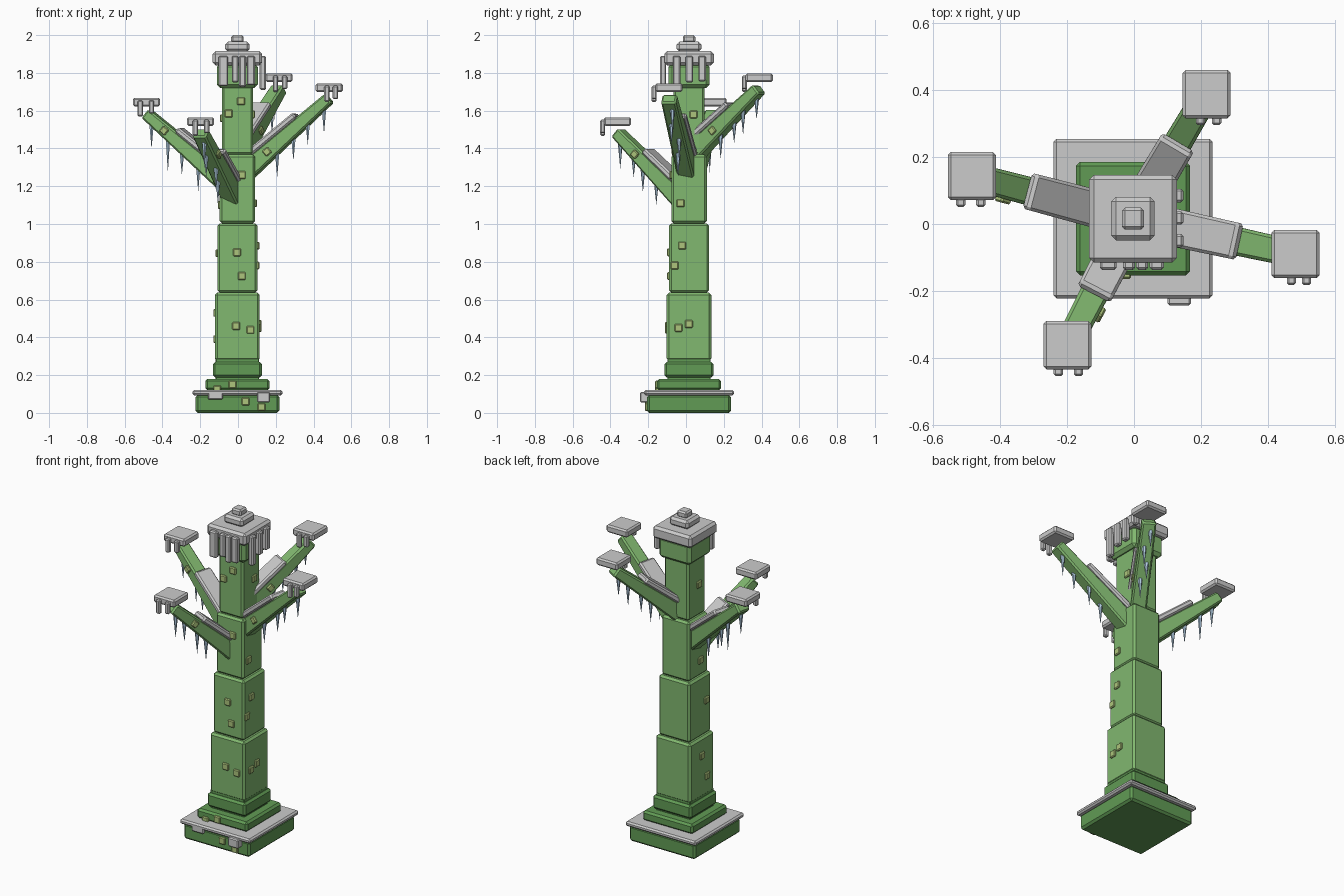
import bpy, bmesh
from math import radians, cos, sin
from mathutils import Vector, Matrix

if "Cube" in bpy.data.objects:
    bpy.data.objects.remove(bpy.data.objects["Cube"])

CX, CY = -0.003, 0.016   # trunk axis


def material(name, rgb):
    m = bpy.data.materials.new(name)
    m.diffuse_color = (*rgb, 1)
    m.use_nodes = True
    m.node_tree.nodes["Principled BSDF"].inputs["Base Color"].default_value = m.diffuse_color
    return m


GREEN = material("green", (0.22, 0.48, 0.16))
DARK = material("dark_green", (0.12, 0.33, 0.09))
WART = material("pale_green", (0.42, 0.56, 0.2))
ICE = material("ice", (0.45, 0.62, 0.78))
SNOW = None


def finish(name, bm, mat, bevel=0):
    if bevel:
        bmesh.ops.bevel(bm, geom=bm.edges[:], offset=bevel, segments=1, affect='EDGES')
    bmesh.ops.recalc_face_normals(bm, faces=bm.faces[:])
    me = bpy.data.meshes.new(name)
    bm.to_mesh(me)
    bm.free()
    ob = bpy.data.objects.new(name, me)
    bpy.context.collection.objects.link(ob)
    if mat:
        me.materials.append(mat)
    return ob


def box(name, lo, hi, mat, bevel=0.006, frame=None):
    lo, hi = Vector(lo), Vector(hi)
    bm = bmesh.new()
    bmesh.ops.create_cube(bm, size=1)
    m = Matrix.Translation((lo + hi) / 2) @ Matrix.Diagonal((*(hi - lo), 1))
    bmesh.ops.transform(bm, matrix=(frame or Matrix()) @ m, verts=bm.verts[:])
    return finish(name, bm, mat, bevel)


def tier(name, half, z0, z1, mat, bevel):
    return box(name, (CX - half, CY - half, z0), (CX + half, CY + half, z1), mat, bevel)


def beam(name, frame, a, b, end_a, end_b, mat, bevel):
    """Tapered bar in a local frame; a, b are (along, up), ends are (width, height)."""
    bm = bmesh.new()
    rings = []
    for (x, z), (w, h) in ((a, end_a), (b, end_b)):
        rings.append([bm.verts.new(frame @ Vector((x, sy * w / 2, z + sz * h / 2)))
                      for sy, sz in ((-1, -1), (1, -1), (1, 1), (-1, 1))])
    r, s = rings
    bm.faces.new(r)
    bm.faces.new(s)
    for i in range(4):
        j = (i + 1) % 4
        bm.faces.new((r[i], r[j], s[j], s[i]))
    return finish(name, bm, mat, bevel)


def icicle(name, top, length):
    bm = bmesh.new()
    bmesh.ops.create_cone(bm, cap_ends=True, segments=6, radius1=0.0, radius2=0.014, depth=length)
    bmesh.ops.remove_doubles(bm, verts=bm.verts[:], dist=1e-5)
    bmesh.ops.translate(bm, vec=Vector(top) - Vector((0, 0, length / 2)), verts=bm.verts[:])
    return finish(name, bm, ICE)


# Stepped base with snow ledge
tier("base_block", 0.222, 0.0, 0.095, DARK, 0.012)
tier("base_snow", 0.238, 0.093, 0.122, SNOW, 0.009)
tier("base_step", 0.17, 0.12, 0.18, DARK, 0.012)
tier("base_core", 0.115, 0.17, 0.29, DARK, 0.004)
tier("base_collar", 0.13, 0.188, 0.27, DARK, 0.012)
box("base_drip_left", (-0.16, -0.222, 0.07), (-0.08, -0.19, 0.115), SNOW)
box("base_drip_right", (0.1, -0.243, 0.055), (0.17, -0.19, 0.11), SNOW)

# Trunk sections
TRUNK = [(0.118, 0.275, 0.637), (0.106, 0.637, 1.003), (0.094, 1.003, 1.367), (0.083, 1.367, 1.76)]
for i, (h, z0, z1) in enumerate(TRUNK):
    tier(f"trunk_section_{i + 1}", h, z0, z1, GREEN, 0.012)
tier("trunk_head", 0.108, 1.72, 1.85, GREEN, 0.018)

# Snow cap and its drips
tier("cap_snow", 0.131, 1.84, 1.915, SNOW, 0.014)
tier("cap_snow_middle", 0.065, 1.912, 1.965, SNOW, 0.014)
tier("cap_snow_top", 0.033, 1.96, 2.0, SNOW, 0.009)
for i, (x, w, z) in enumerate(((-0.077, 0.05, 1.73), (-0.015, 0.036, 1.75),
                               (0.024, 0.036, 1.725), (0.068, 0.042, 1.735))):
    box(f"cap_drip_front_{i}", (x - w / 2, -0.137, z), (x + w / 2, -0.105, 1.89), SNOW, 0.007)
for i, (y, z) in enumerate(((-0.05, 1.71), (0.018, 1.75), (0.085, 1.755))):
    box(f"cap_drip_right_{i}", (0.115, y - 0.02, z), (0.148, y + 0.02, 1.89), SNOW, 0.007)

# Warts on the front, right and left trunk faces
W = 0.021


def half_at(z):
    if z < 0.1:
        return 0.222
    if z < 0.18:
        return 0.17
    return next(h for h, z0, z1 in TRUNK if z < z1)


for i, (x, z) in enumerate(((-0.01, 0.46), (0.065, 0.44), (-0.005, 0.85), (0.02, 0.725),
                            (0.02, 1.26), (0.015, 1.65), (-0.05, 1.585), (0.04, 0.06),
                            (0.125, 0.03), (-0.03, 0.15), (-0.11, 0.125))):
    f = CY - half_at(z)
    box(f"wart_front_{i}", (x - W, f - 0.01, z - W), (x + W, f + 0.015, z + W), WART, 0.005)
for i, (y, z) in enumerate(((-0.04, 0.45), (0.015, 0.47), (-0.06, 0.78), (-0.02, 0.885),
                            (-0.03, 1.11), (0.04, 1.58))):
    f = CX + half_at(z)
    box(f"wart_right_{i}", (f - 0.015, y - W, z - W), (f + 0.01, y + W, z + W), WART, 0.005)
for i, (y, z) in enumerate(((0.02, 0.53), (-0.03, 0.39), (-0.04, 0.845), (0.0, 1.1), (0.0, 1.56))):
    f = CX - half_at(z)
    box(f"wart_left_{i}", (f - 0.01, y - W, z - W), (f + 0.015, y + W, z + W), WART, 0.005)

# Four arms: azimuth, tip radius, tip z, axis z at radius 0.1, pad centre z,
# snow end radius, pad drip x offsets, icicle lengths, wart (radius, side)
ARMS = [
    ("right", -12.3, 0.497, 1.665, 1.322, 1.722, 0.36, (-0.012, 0.033), (0.12, 0.1, 0.11, 0.12), (0.17, -1)),
    ("left", 165.2, 0.498, 1.585, 1.25, 1.645, 0.36, (-0.033, 0.027), (0.12, 0.17, 0.11, 0.12), (0.39, 1)),
    ("back", 59.4, 0.432, 1.715, 1.435, 1.775, 0.30, (-0.018, 0.03), (0.1, 0.12, 0.1, 0.12), (0.17, -1)),
    ("front", 242.6, 0.426, 1.485, 1.185, 1.542, 0.29, (-0.027, 0.033), (0.13, 0.11, 0.12, 0.12), (0.3, 1)),
]
for name, az, rt, zt, zr, zp, rs, drips, ice, (rw, side) in ARMS:
    a = radians(az)
    out = Vector((cos(a), sin(a), 0))
    axis = Vector((CX, CY, 0))
    tip = axis + out * rt + Vector((0, 0, zt))
    root = axis + out * 0.1 + Vector((0, 0, zr))
    d = (tip - root).normalized()
    s = Vector((-sin(a), cos(a), 0))
    u = d.cross(s)
    frame = Matrix((d, s, u)).transposed().to_4x4()
    frame.translation = root
    length = (tip - root).length
    slope = length / (rt - 0.1)      # length along the arm per unit of radius

    def height(x):
        return 0.096 - 0.036 * x / length

    # arm and the snow lying on it
    x0 = -0.07 * slope
    beam(f"arm_{name}", frame, (x0, 0), (length, 0), (0.092, height(x0)), (0.08, 0.06), GREEN, 0.009)
    xs = (rs - 0.1) * slope - 0.01
    xa = -0.03
    beam(f"arm_snow_{name}", frame, (xa, height(xa) / 2 + 0.012), (xs, height(xs) / 2 + 0.012),
         (0.115, 0.036), (0.11, 0.034), SNOW, 0.009)

    # snow pad at the tip, drips on its front edge
    px, py = tip.x, tip.y
    p = 0.072
    box(f"pad_{name}", (px - p, py - p, zp - 0.023), (px + p, py + p, zp + 0.023), SNOW, 0.009)
    for i, dx in enumerate(drips):
        x = px + dx
        box(f"pad_drip_{name}_{i}", (x - 0.014, py - p - 0.02, zp - 0.075 + 0.014 * i),
            (x + 0.014, py - p + 0.006, zp + 0.01), SNOW, 0.006)

    # icicles under the arm
    for i, ln in enumerate(ice):
        x = length * (0.89 - 0.215 * i)
        icicle(f"icicle_{name}_{i}", frame @ Vector((x, 0.012 * (-1) ** i, -height(x) / 2 + 0.012)), ln + 0.015)

    # wart on the arm side
    x = (rw - 0.1) * slope
    y0, y1 = sorted((side * 0.03, side * 0.054))
    box(f"arm_wart_{name}", (x - 0.019, y0, -0.019), (x + 0.019, y1, 0.019), WART, 0.005, frame)
